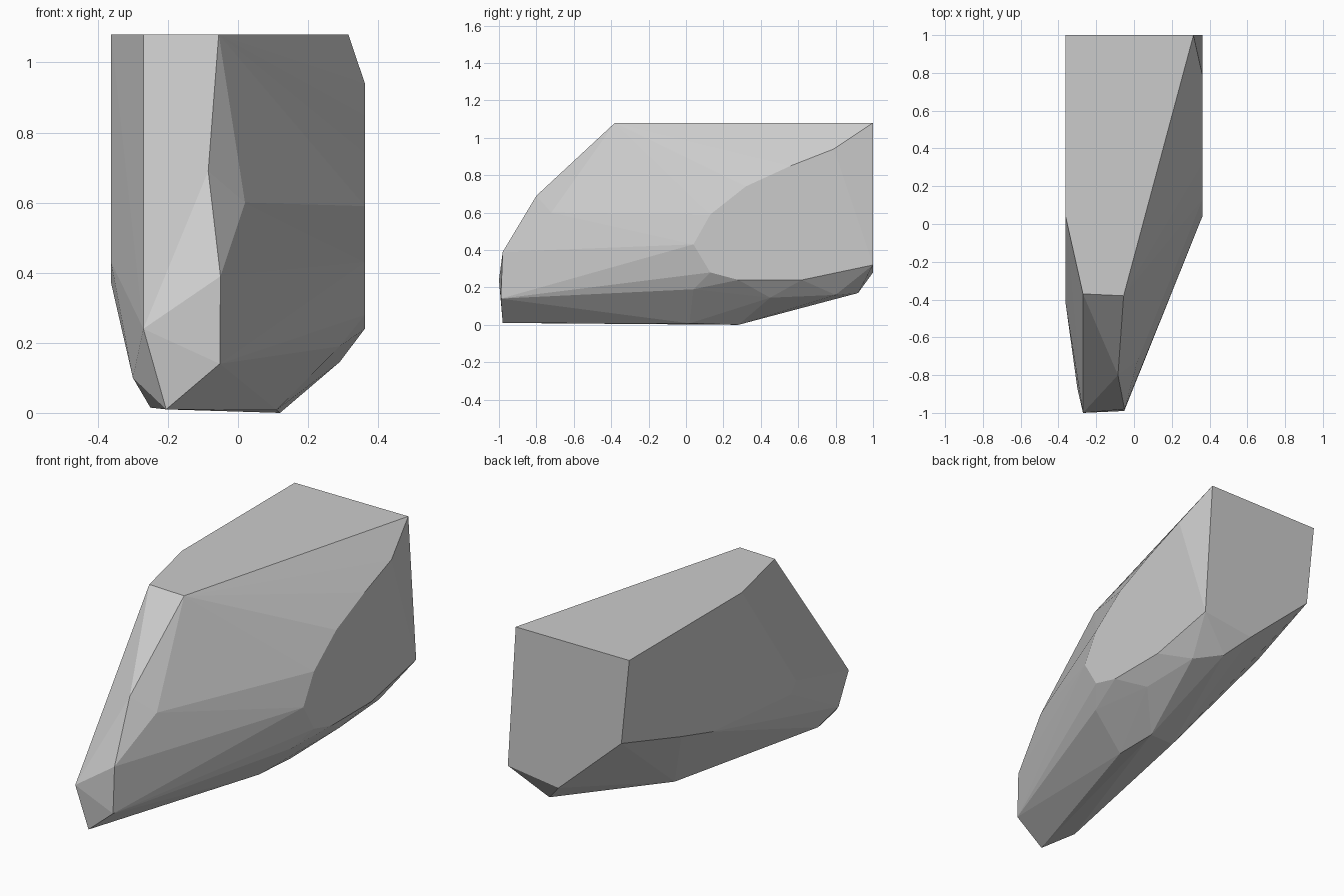
import bpy
import bmesh
import math

default_cube = bpy.data.objects.get("Cube")
if default_cube:
    bpy.data.objects.remove(default_cube, do_unlink=True)

SIDE = 0.362     # half width between the two flat flanks
TOP = 1.08       # height of the flat crown


def make_material(name, colour):
    material = bpy.data.materials.new(name)
    material.use_nodes = True
    material.diffuse_color = colour
    shader = next(n for n in material.node_tree.nodes if n.type == "BSDF_PRINCIPLED")
    shader.inputs["Base Color"].default_value = colour
    return material


def flank(x, outline):
    """Outline of a flat side, given as (y, z) pairs at a fixed x."""
    return [(x, y, z) for y, z in outline]


def crown(outline):
    """Outline of the flat top, given as (x, y) pairs."""
    return [(x, y, TOP) for x, y in outline]


def build_stone(name, points, material):
    """Wrap the chiselled corners in a convex shell with flat facets."""
    mesh = bpy.data.meshes.new(name)
    bm = bmesh.new()
    for point in points:
        bm.verts.new(point)
    bmesh.ops.convex_hull(bm, input=bm.verts[:], use_existing_faces=False)
    loose = [v for v in bm.verts if not v.link_faces]
    bmesh.ops.delete(bm, geom=loose, context="VERTS")
    # Merge coplanar triangles into clean facets
    bmesh.ops.dissolve_limit(bm, angle_limit=math.radians(0.5),
                             verts=bm.verts[:], edges=bm.edges[:])
    bmesh.ops.recalc_face_normals(bm, faces=bm.faces[:])
    bm.to_mesh(mesh)
    bm.free()
    mesh.materials.append(material)
    stone = bpy.data.objects.new(name, mesh)
    bpy.context.collection.objects.link(stone)
    return stone


# Flat crown
corners = crown([(-SIDE, 1), (-SIDE, 0.04), (-0.27, -0.37), (-0.055, -0.38), (0.315, 1)])

# Flat flank on the +x side
corners += flank(SIDE, [(0.04, 0.43), (0.13, 0.59), (0.32, 0.74), (0.56, 0.85), (0.79, 0.94),
                        (1, 0.32), (0.62, 0.24), (0.28, 0.24), (0.13, 0.28)])

# Flat flank on the -x side
corners += flank(-SIDE, [(-0.28, 0.6), (-0.42, 0.43), (-0.38, 0.37), (0.29, 0.425), (0.555, 0.5)])

# Narrow nose
corners += [(-0.085, -0.8, 0.69), (0.02, -0.72, 0.6), (-0.05, -0.98, 0.39),
            (-0.052, -0.99, 0.14), (-0.27, -1, 0.24), (-0.205, -0.98, 0.01),
            (-0.3, -0.87, 0.1), (-0.25, -0.77, 0.015)]

# Underside and lower back edge
corners += [(0.12, 0.28, 0), (0.11, 0.02, 0.008), (-0.08, 0.21, 0.05),
            (0.21, 0.13, 0.1), (0.29, 0.04, 0.19), (0.29, 0.45, 0.145),
            (0.28, 0.8, 0.16), (0.17, 0.92, 0.17), (0.06, 1, 0.28), (-0.315, 1, 0.62)]

stone_grey = make_material("stone grey", (0.6, 0.6, 0.6, 1))
build_stone("faceted_rock", corners, stone_grey)
